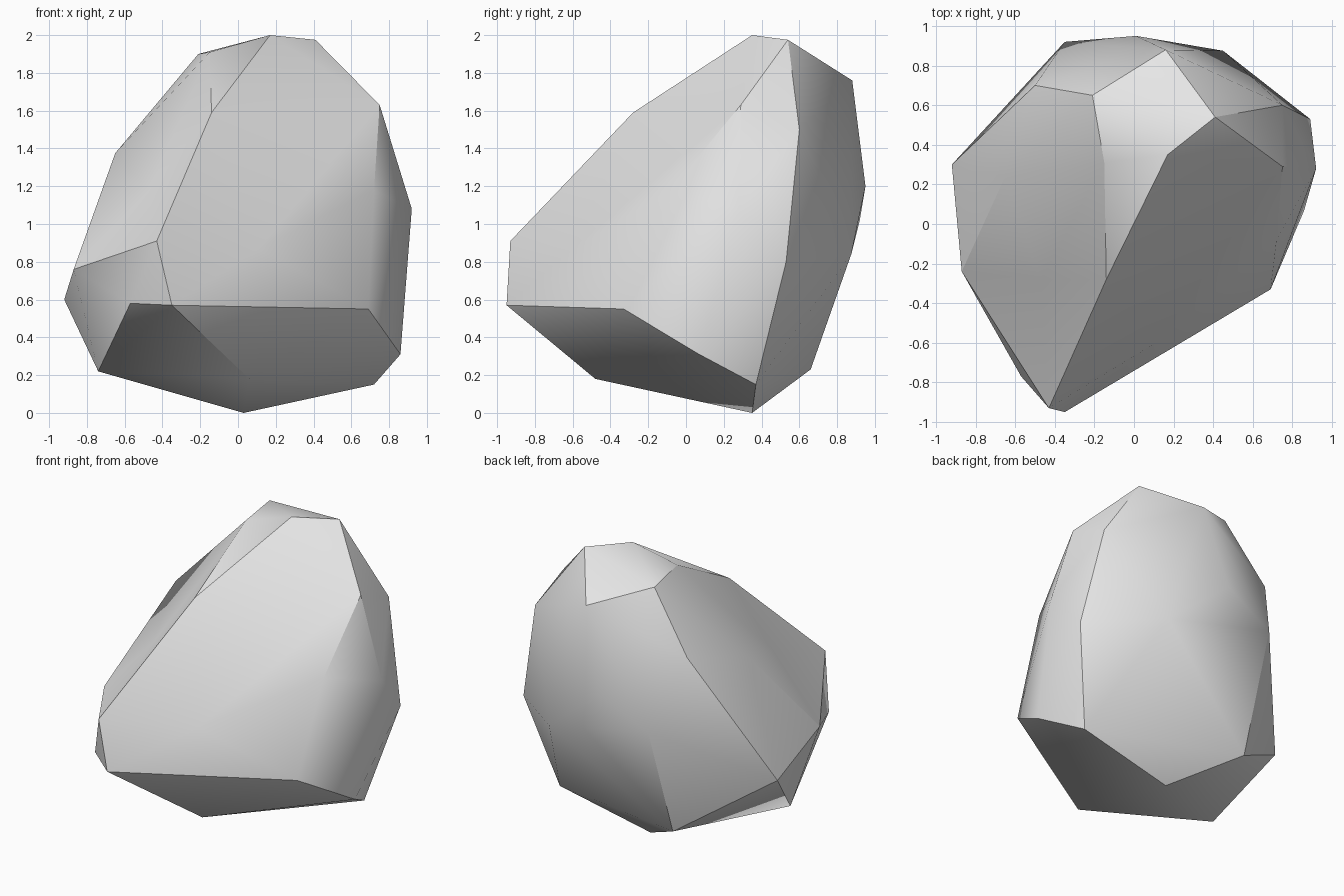
import bpy
import bmesh
import math
from mathutils import Vector

# Remove the default cube only
default_cube = bpy.data.objects.get("Cube")
if default_cube:
    bpy.data.objects.remove(default_cube, do_unlink=True)


def make_material(name, color):
    material = bpy.data.materials.new(name)
    material.use_nodes = True
    material.diffuse_color = color
    material.node_tree.nodes["Principled BSDF"].inputs["Base Color"].default_value = color
    return material


# Corners of the boulder, grouped from the top down
crown = [
    (.17, .35, 2), (.41, .54, 1.975), (.16, .88, 1.76),
    (-.21, .65, 1.9), (-.15, .31, 1.91),
]
shoulders = [
    (-.14, -.28, 1.59), (.75, .29, 1.63), (.75, .6, 1.5),
    (-.5, .7, 1.5), (-.65, .24, 1.375),
]
waist = [
    (.92, .28, 1.08), (.72, -.08, 1.18), (.01, .95, 1.2), (-.35, .92, 1.02),
    (.89, .53, .8), (.45, .875, .84), (-.43, -.93, .91), (-.87, -.24, .76),
]
foot = [
    (-.57, -.77, .58), (-.35, -.95, .57), (.69, -.33, .55), (-.92, .3, .6),
    (.86, .07, .31), (.06, -.48, .18), (.72, .37, .15), (-.36, .66, .23),
    (-.74, -.1, .22), (.03, .35, 0),
]

# Shallow hollows: corner position and the outward pull used while wrapping
hollows = [
    ((.11, -.6, .87), (0, -.12, 0)),
    ((-.47, -.28, 1.18), (-.04, -.01, .04)),
]


def build_boulder(name, material):
    bm = bmesh.new()
    for corner in crown + shoulders + waist + foot:
        bm.verts.new(corner)
    pulled = []
    for corner, pull in hollows:
        vert = bm.verts.new(Vector(corner) + Vector(pull))
        pulled.append((vert, Vector(corner)))

    # Wrap a skin around the corners, then sink the hollows back in
    bmesh.ops.convex_hull(bm, input=list(bm.verts), use_existing_faces=False)
    for vert, resting_place in pulled:
        vert.co = resting_place
    loose = [v for v in bm.verts if not v.link_faces]
    bmesh.ops.delete(bm, geom=loose, context="VERTS")
    bmesh.ops.recalc_face_normals(bm, faces=list(bm.faces))

    mesh = bpy.data.meshes.new(name)
    bm.to_mesh(mesh)
    bm.free()
    mesh.materials.append(material)
    boulder = bpy.data.objects.new(name, mesh)
    bpy.context.scene.collection.objects.link(boulder)
    return boulder


stone_grey = make_material("stone_grey", (.8, .8, .8, 1))
boulder = build_boulder("boulder", stone_grey)

# Soft shading across shallow facets, crisp along the strong ridges
bpy.ops.object.select_all(action="DESELECT")
boulder.select_set(True)
bpy.context.view_layer.objects.active = boulder
bpy.ops.object.shade_smooth_by_angle(angle=math.radians(30))
